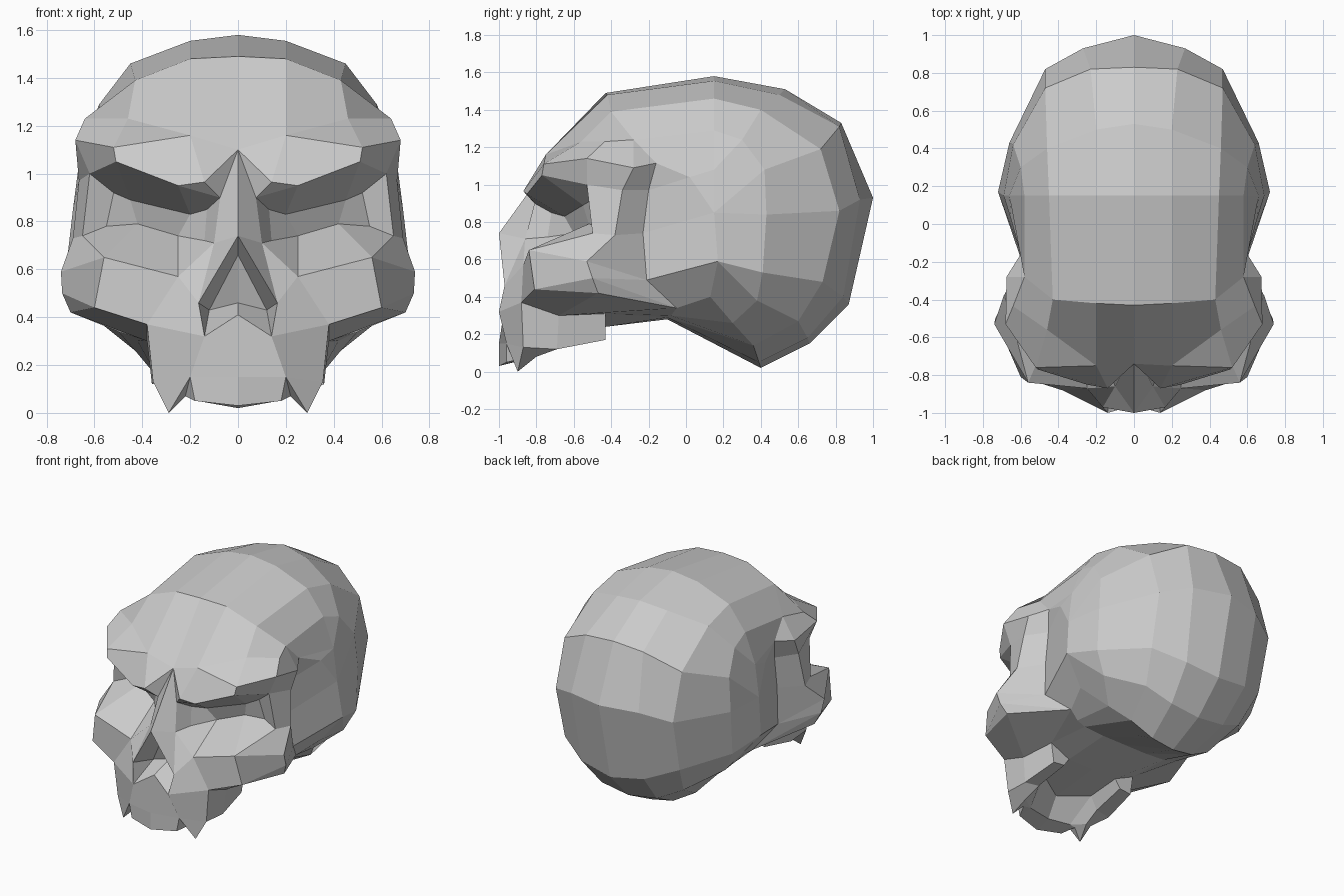
import bpy
import bmesh

default_cube = bpy.data.objects.get("Cube")
if default_cube:
    bpy.data.objects.remove(default_cube)

# One bone colour
bone = bpy.data.materials.new("bone_grey")
bone.use_nodes = True
bone.diffuse_color = (0.6, 0.6, 0.6, 1)
bone.node_tree.nodes["Principled BSDF"].inputs["Base Color"].default_value = bone.diffuse_color

# Braincase: strips run from the forehead over the crown to the base,
# each one further out from the middle towards the side
strips = dict(
    middle=[(0, -.43, 1.49), (0, .15, 1.58), (0, .53, 1.51), (0, .83, 1.33), (0, 1, .93),
            (0, .87, .36), (0, .66, .15), (0, .4, .02), (0, -.1, .28)],
    crown=[(.2, -.42, 1.48), (.2, .15, 1.555), (.2, .5, 1.48), (.23, .82, 1.31), (.27, .93, .92),
           (.25, .84, .4), (.22, .65, .18), (.17, .39, .05), (.18, -.1, .28)],
    shoulder=[(.43, -.4, 1.39), (.45, .15, 1.46), (.46, .4, 1.4), (.47, .72, 1.19), (.47, .82, .86),
              (.46, .73, .48), (.4, .6, .27), (.33, .36, .14), (.34, -.1, .29)],
    flank=[(.58, -.28, 1.24), (.58, .15, 1.29), (.6, .3, 1.24), (.64, .42, 1.08), (.66, .43, .84),
           (.66, .41, .53), (.58, .38, .38), (.43, .25, .26), (.42, -.08, .3)],
    side=[(.6, -.16, 1.115), (.66, .15, 1.08), (.66, .15, 1.08), (.69, .15, .85), (.69, .15, .85),
          (.72, .17, .59), (.72, .17, .59), (.57, .13, .4), (.5, -.05, .34)],
)

# Forehead, brow, temple and cheek
cheek_points = dict(
    glabella=(0, -.74, 1.1), brow_in=(.14, -.87, .965),
    forehead_in=(.2, -.75, 1.16), forehead_mid=(.46, -.56, 1.23),
    forehead_out=(.64, -.435, 1.23), brow_top=(.52, -.76, 1.11),
    brow_corner=(.68, -.53, 1.14), brow_back=(.675, -.28, 1.09),
    pillar_top=(.665, -.34, .97), pillar_low=(.69, -.38, .73),
    temple_pit=(.57, -.2, .97), temple_notch=(.65, .02, 1.04),
    temple_top=(.57, -.23, .74), temple_low=(.59, -.21, .49),
    cheek_top=(.74, -.53, .59), cheek_low=(.735, -.5, .5),
    cheek_under=(.7, -.47, .42), cheek_front=(.6, -.81, .44),
    cheek_root=(.38, -.88, .37),
)

# Eye socket: outer rim and the matching inner loop
rim_points = dict(
    rim_bridge=(.075, -.81, .9), rim_brow=(.25, -.85, .95),
    rim_arch=(.51, -.77, 1.05), rim_corner=(.62, -.53, 1.0),
    rim_outer=(.65, -.5, .74), rim_cheek=(.56, -.84, .65),
    rim_floor=(.25, -.87, .57), rim_nose=(.1, -.86, .71),
)
socket_points = dict(
    socket_bridge=(.13, -.72, .85), socket_brow=(.2, -.65, .83),
    socket_arch=(.45, -.55, .89), socket_corner=(.52, -.5, .92),
    socket_outer=(.55, -.48, .78), socket_cheek=(.42, -.52, .79),
    socket_floor=(.25, -.6, .74), socket_nose=(.14, -.74, .72),
)

# Nose opening, upper jaw, fang and palate
jaw_points = dict(
    nose_tip=(0, -1, .74), nose_wing=(.165, -.97, .46),
    nose_foot=(.14, -1, .32), nose_sill=(0, -.96, .41),
    hollow_top=(0, -.85, .66), hollow_side=(.12, -.8, .43), hollow_floor=(0, -.78, .46),
    gum_mid=(0, -1, .15), gum_side=(.2, -.96, .15),
    teeth_mid=(0, -1, .03), teeth_side=(.18, -.96, .05),
    notch=(.22, -.87, .07), fang_tip=(.29, -.9, 0), fang_root=(.355, -.87, .13),
    jaw_top=(.38, -.68, .3), jaw_back=(.35, -.43, .31),
    jaw_edge=(.36, -.69, .12), jaw_end=(.33, -.43, .17),
    inner_mid=(0, -.88, .06), inner_side=(.17, -.86, .07), inner_fang=(.26, -.8, .08),
    inner_edge=(.25, -.68, .13), inner_end=(.24, -.43, .18),
    palate_front=(0, -.8, .2), palate_side=(.2, -.68, .22),
    palate_back=(.2, -.43, .24), palate_end=(0, -.43, .24),
)

# Faces by corner names: forehead, brow and nose bridge
brow_faces = [
    "middle0 crown0 forehead_in glabella",
    "crown0 shoulder0 forehead_mid forehead_in",
    "shoulder0 flank0 forehead_out forehead_mid",
    "forehead_in forehead_mid brow_top",
    "forehead_mid forehead_out brow_corner brow_top",
    "forehead_in brow_top rim_arch rim_brow brow_in",
    "brow_in rim_brow rim_bridge",
    "brow_top brow_corner rim_corner rim_arch",
    "glabella forehead_in brow_in",
    "glabella brow_in rim_bridge",
    "glabella rim_bridge rim_nose nose_tip",
]

# Pillar beside the eye, temple, cheekbone and the back of the socket
cheek_faces = [
    "forehead_out flank0 brow_back brow_corner",
    "flank0 side0 brow_back",
    "brow_corner brow_back pillar_top rim_corner",
    "brow_back side0 temple_pit pillar_top",
    "rim_corner pillar_top pillar_low rim_outer",
    "rim_outer pillar_low cheek_top rim_cheek",
    "pillar_top temple_pit temple_top pillar_low",
    "pillar_low temple_top temple_low cheek_top",
    "side0 side1 temple_notch",
    "side0 temple_notch temple_pit",
    "temple_notch side1 side3",
    "temple_pit temple_notch side3 temple_top",
    "temple_top side3 side5 temple_low",
    "temple_low side5 side7 side8",
    "cheek_top temple_low cheek_low",
    "cheek_low temple_low side8",
    "rim_cheek cheek_top cheek_low cheek_front",
    "rim_floor rim_cheek cheek_front cheek_root",
    "cheek_front cheek_low cheek_under",
    "cheek_low side8 cheek_under",
    "cheek_root cheek_front cheek_under jaw_top",
    "jaw_top cheek_under side8 jaw_back",
    "jaw_back side8 flank8 shoulder8",
    "socket_bridge socket_brow socket_floor socket_nose",
    "socket_brow socket_arch socket_cheek socket_floor",
    "socket_arch socket_corner socket_outer socket_cheek",
]

# Nose opening, upper jaw, fang and palate
jaw_faces = [
    "nose_tip rim_nose nose_wing",
    "rim_nose rim_floor nose_wing",
    "rim_floor cheek_root nose_foot nose_wing",
    "nose_tip nose_wing hollow_side hollow_top",
    "nose_wing nose_foot hollow_side",
    "nose_foot nose_sill hollow_floor hollow_side",
    "hollow_top hollow_side hollow_floor",
    "nose_sill nose_foot gum_side gum_mid",
    "nose_foot cheek_root fang_root gum_side",
    "gum_mid gum_side teeth_side teeth_mid",
    "gum_side fang_root fang_tip",
    "gum_side fang_tip notch",
    "gum_side notch teeth_side",
    "cheek_root jaw_top jaw_edge fang_root",
    "jaw_top jaw_back jaw_end jaw_edge",
    "teeth_mid teeth_side inner_side inner_mid",
    "teeth_side notch inner_side",
    "notch fang_tip inner_fang inner_side",
    "fang_tip fang_root jaw_edge inner_edge inner_fang",
    "jaw_edge jaw_end inner_end inner_edge",
    "inner_mid inner_side palate_side palate_front",
    "inner_side inner_fang inner_edge palate_side",
    "inner_edge inner_end palate_back palate_side",
    "palate_front palate_side palate_back palate_end",
    "jaw_end jaw_back palate_back inner_end",
    "palate_back jaw_back shoulder8 crown8",
    "palate_end palate_back crown8 middle8",
]

# Create the left half
bm = bmesh.new()
verts = {}
for group in (cheek_points, rim_points, socket_points, jaw_points):
    for name, position in group.items():
        verts[name] = bm.verts.new(position)
for strip, positions in strips.items():
    for station, position in enumerate(positions):
        verts[strip + str(station)] = bm.verts.new(position)


def add_face(names):
    bm.faces.new([verts[name] for name in names])


for corners in brow_faces + cheek_faces + jaw_faces:
    add_face(corners.split())

# Braincase panels between neighbouring strips
strip_names = list(strips)
for near, far in zip(strip_names, strip_names[1:]):
    for station in range(len(strips[near]) - 1):
        here, following = str(station), str(station + 1)
        add_face((near + here, near + following, far + following, far + here))

# Eye socket walls between rim and inner loop
rim, socket = list(rim_points), list(socket_points)
for index in range(len(rim)):
    add_face((rim[index - 1], rim[index], socket[index], socket[index - 1]))

# Weld the side strip, mirror to the right half and face everything outward
bmesh.ops.remove_doubles(bm, verts=bm.verts[:], dist=0.0005)
bmesh.ops.mirror(bm, geom=bm.verts[:] + bm.edges[:] + bm.faces[:], axis='X', merge_dist=0.0005)
bmesh.ops.remove_doubles(bm, verts=bm.verts[:], dist=0.0005)
bmesh.ops.recalc_face_normals(bm, faces=bm.faces[:])

mesh = bpy.data.meshes.new("skull")
bm.to_mesh(mesh)
bm.free()
mesh.materials.append(bone)
skull = bpy.data.objects.new("skull", mesh)
bpy.context.collection.objects.link(skull)
